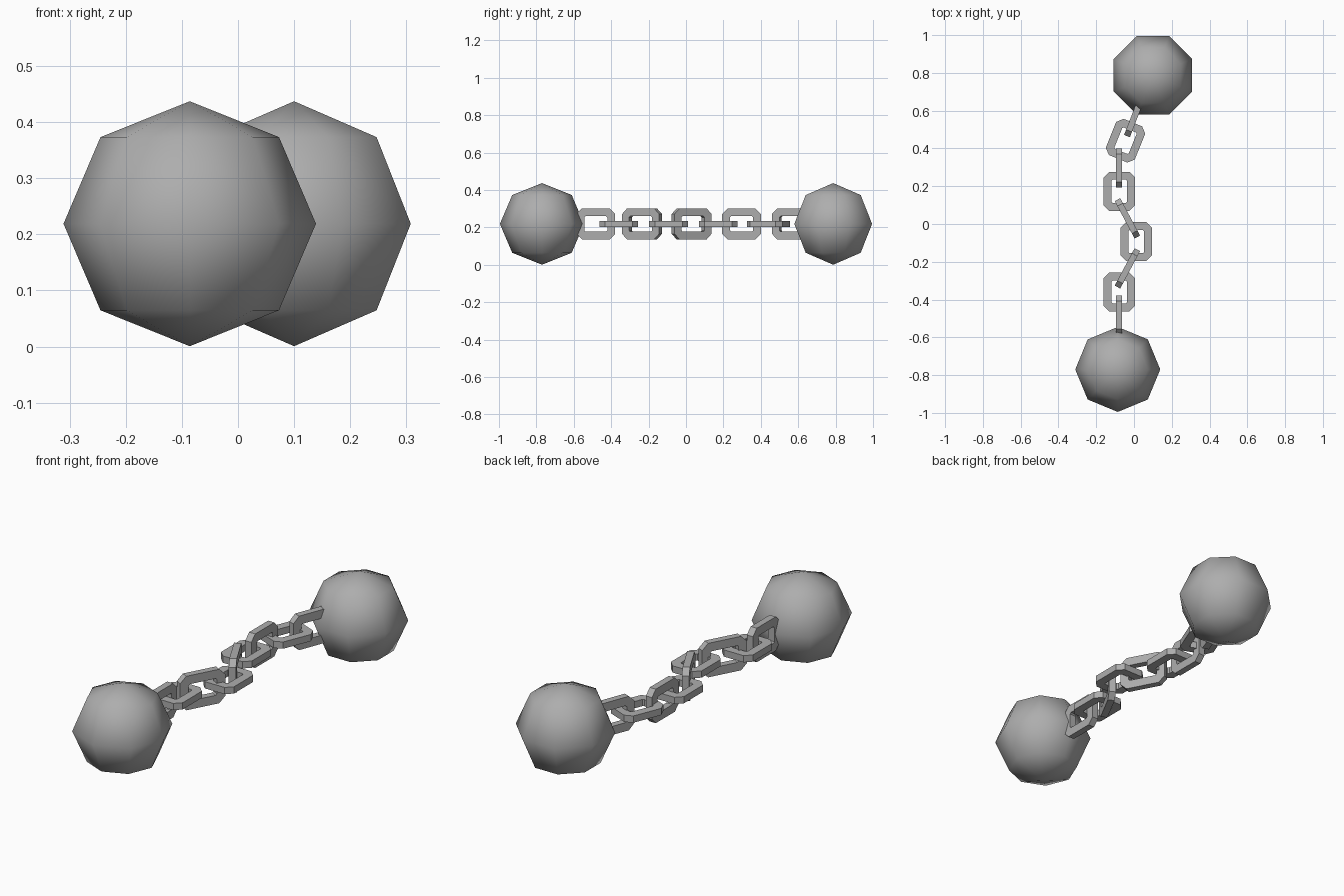
import bpy, bmesh
from math import radians
from mathutils import Matrix

default = bpy.data.objects.get("Cube")
if default:
    bpy.data.objects.remove(default, do_unlink=True)

steel = bpy.data.materials.new("grey_steel")
steel.use_nodes = True
colour = (0.42, 0.42, 0.42, 1)
steel.diffuse_color = colour
steel.node_tree.nodes["Principled BSDF"].inputs["Base Color"].default_value = colour

MID_Z = 0.219


def finish(bm, name, smooth):
    bmesh.ops.recalc_face_normals(bm, faces=bm.faces)
    for f in bm.faces:
        f.smooth = smooth
    mesh = bpy.data.meshes.new(name)
    bm.to_mesh(mesh)
    bm.free()
    mesh.materials.append(steel)
    obj = bpy.data.objects.new(name, mesh)
    bpy.context.collection.objects.link(obj)
    return obj


def ball(name, x, y, turn):
    """Low-poly weight with eight sides and four bands."""
    bm = bmesh.new()
    bmesh.ops.create_uvsphere(bm, u_segments=8, v_segments=4, radius=0.225)
    obj = finish(bm, name, True)
    obj.scale.z = 0.97
    obj.rotation_euler.z = radians(turn)
    obj.location = (x, y, MID_Z)


def outline(w, h, cut):
    """Chamfered rectangle, anticlockwise."""
    return [(w, cut - h), (w, h - cut), (w - cut, h), (cut - w, h),
            (-w, h - cut), (-w, cut - h), (cut - w, -h), (w - cut, -h)]


def link(name, x, y, turn=0, upright=False, length=0.207):
    """Flat-sided chain link with its long axis along y."""
    bm = bmesh.new()
    w, h, bar, t = 0.083, length / 2, 0.042, 0.0165
    loops = []
    for ring, z in ((outline(w, h, 0.03), -t), (outline(w, h, 0.03), t),
                    (outline(w - bar, h - bar, 0.006), t),
                    (outline(w - bar, h - bar, 0.006), -t)):
        loops.append([bm.verts.new((px, py, z)) for px, py in ring])
    for a, b in zip(loops, loops[1:] + loops[:1]):
        for i in range(8):
            j = (i + 1) % 8
            bm.faces.new((a[i], a[j], b[j], b[i]))
    if upright:
        bm.transform(Matrix.Rotation(radians(90), 4, 'Y'))
    obj = finish(bm, name, False)
    obj.rotation_euler.z = radians(turn)
    obj.location = (x, y, MID_Z)


# Weights at both ends
ball("front_ball", -0.086, -0.77, 0)
ball("back_ball", 0.1, 0.787, 22.5)

# Links standing on edge
link("upright_link_1", -0.08, -0.482, upright=True)
link("upright_link_2", -0.035, -0.235, -28, True, 0.224)
link("upright_link_3", -0.035, 0.03, 28, True, 0.224)
link("upright_link_4", -0.08, 0.297, upright=True)
link("upright_link_5", 0.0, 0.562, -21, True)

# Links lying flat
link("flat_link_1", -0.078, -0.36)
link("flat_link_2", 0.012, -0.093)
link("flat_link_3", -0.078, 0.173)
link("flat_link_4", -0.045, 0.441, -22)
